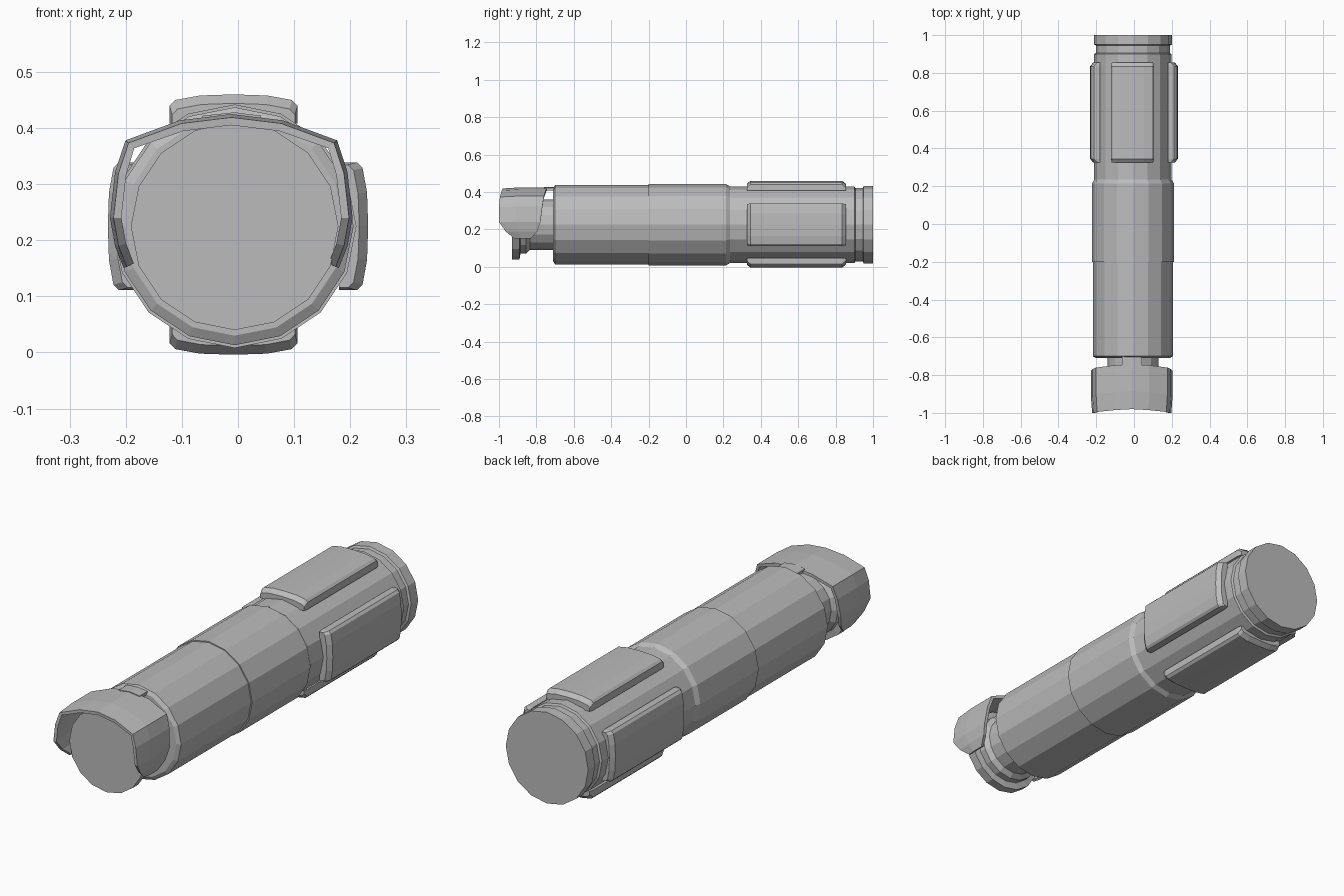
import bpy, bmesh, math
from mathutils import Matrix, Vector

if "Cube" in bpy.data.objects:
    bpy.data.objects.remove(bpy.data.objects["Cube"])

CX, CZ = -0.006, 0.225   # barrel axis
SIDES = 16

metal = bpy.data.materials.new("grey metal")
metal.diffuse_color = (0.5, 0.5, 0.5, 1)
metal.use_nodes = True
metal.node_tree.nodes["Principled BSDF"].inputs["Base Color"].default_value = metal.diffuse_color


def finish(name, bm):
    bmesh.ops.recalc_face_normals(bm, faces=bm.faces)
    me = bpy.data.meshes.new(name)
    bm.to_mesh(me)
    bm.free()
    me.materials.append(metal)
    ob = bpy.data.objects.new(name, me)
    bpy.context.collection.objects.link(ob)
    return ob


def loft(bm, rings, caps=True):
    """Skin closed rings of points."""
    vs = [[bm.verts.new(p) for p in r] for r in rings]
    n = len(vs[0])
    for a, b in zip(vs, vs[1:]):
        for i in range(n):
            j = (i + 1) % n
            bm.faces.new((a[i], a[j], b[j], b[i]))
    if caps:
        bm.faces.new(vs[0])
        bm.faces.new(vs[-1])


def lathe(name, profile):
    """Turned part along y from (y, radius) pairs, with a corner at the top."""
    bm = bmesh.new()
    loft(bm, [[(CX + r * math.sin(2 * math.pi * i / SIDES), y,
                CZ + r * math.cos(2 * math.pi * i / SIDES)) for i in range(SIDES)]
              for y, r in profile])
    return finish(name, bm)


# turned parts
lathe("emitter_neck", [(-0.93, 0.185), (-0.89, 0.185), (-0.885, 0.155), (-0.855, 0.155),
                       (-0.835, 0.135), (-0.70, 0.135)])
lathe("front_barrel", [(-0.71, 0.195), (-0.70, 0.212), (-0.20, 0.212)])
lathe("middle_barrel", [(-0.20, 0.217), (0.215, 0.217), (0.235, 0.205)])
lathe("grip_barrel", [(0.23, 0.205), (0.90, 0.205), (0.905, 0.196), (0.945, 0.196),
                      (0.95, 0.206), (1.0, 0.206)])

# four grip pads, each with a curved top and bevelled rim
half = [(0.114, 0.18), (0.114, 0.212), (0.104, 0.222), (0.06, 0.230), (0.0, 0.232)]
section = half + [(-x, z) for x, z in half[-2::-1]]


def pad_ring(y, sx, drop):
    return [Vector((x * sx, y, z - (drop if z > 0.2 else 0))) for x, z in section]


for k, name in enumerate(["top_grip_pad", "right_grip_pad", "bottom_grip_pad", "left_grip_pad"]):
    bm = bmesh.new()
    loft(bm, [pad_ring(0.325, 0.96, 0.016), pad_ring(0.345, 1, 0),
              pad_ring(0.835, 1, 0), pad_ring(0.855, 0.96, 0.016)])
    turn = Matrix.Rotation(k * math.pi / 2, 4, 'Y')
    shift = (-0.008 if k % 2 == 0 else 0.0, 0, 0.228 if k % 2 == 0 else 0.225)
    bmesh.ops.transform(bm, matrix=Matrix.Translation(shift) @ turn, verts=bm.verts)
    finish(name, bm)

# open hood over the emitter: x, z, front y, back y from the lower tip to the crown
right = [(0.188, 0.152, -0.92, -0.83), (0.203, 0.19, -0.965, -0.795),
         (0.212, 0.24, -1.0, -0.778), (0.203, 0.32, -1.0, -0.768),
         (0.185, 0.375, -0.995, -0.76), (0.09, 0.41, -0.985, -0.748),
         (0.0, 0.421, -0.98, -0.742)]
arc = right + [(-x, z, f, b) for x, z, f, b in right[-2::-1]]
bm = bmesh.new()
rows = []
for t, s in ((0, 0.99), (0.4, 1.02), (1, 1.02)):
    rows.append([bm.verts.new((CX - 0.006 + x * s, f + (b - f) * t, CZ + (z - CZ) * s))
                 for x, z, f, b in arc])
for a, b in zip(rows, rows[1:]):
    for i in range(len(arc) - 1):
        bm.faces.new((a[i], a[i + 1], b[i + 1], b[i]))
hood = finish("emitter_hood", bm)
# keep the outer skin in place: thicken toward the axis
outward = sum(p.normal.dot(p.center - Vector((CX, p.center.y, CZ))) for p in hood.data.polygons)
mod = hood.modifiers.new("thickness", 'SOLIDIFY')
mod.thickness = 0.014
mod.offset = -1 if outward > 0 else 1

# tab joining the hood to the barrel
bm = bmesh.new()
loft(bm, [[(CX - 0.057, y, 0.408), (CX + 0.047, y, 0.408), (CX + 0.047, y, 0.422),
           (CX, y, 0.428), (CX - 0.057, y, 0.422)] for y in (-0.76, -0.69)])
finish("hood_tab", bm)
